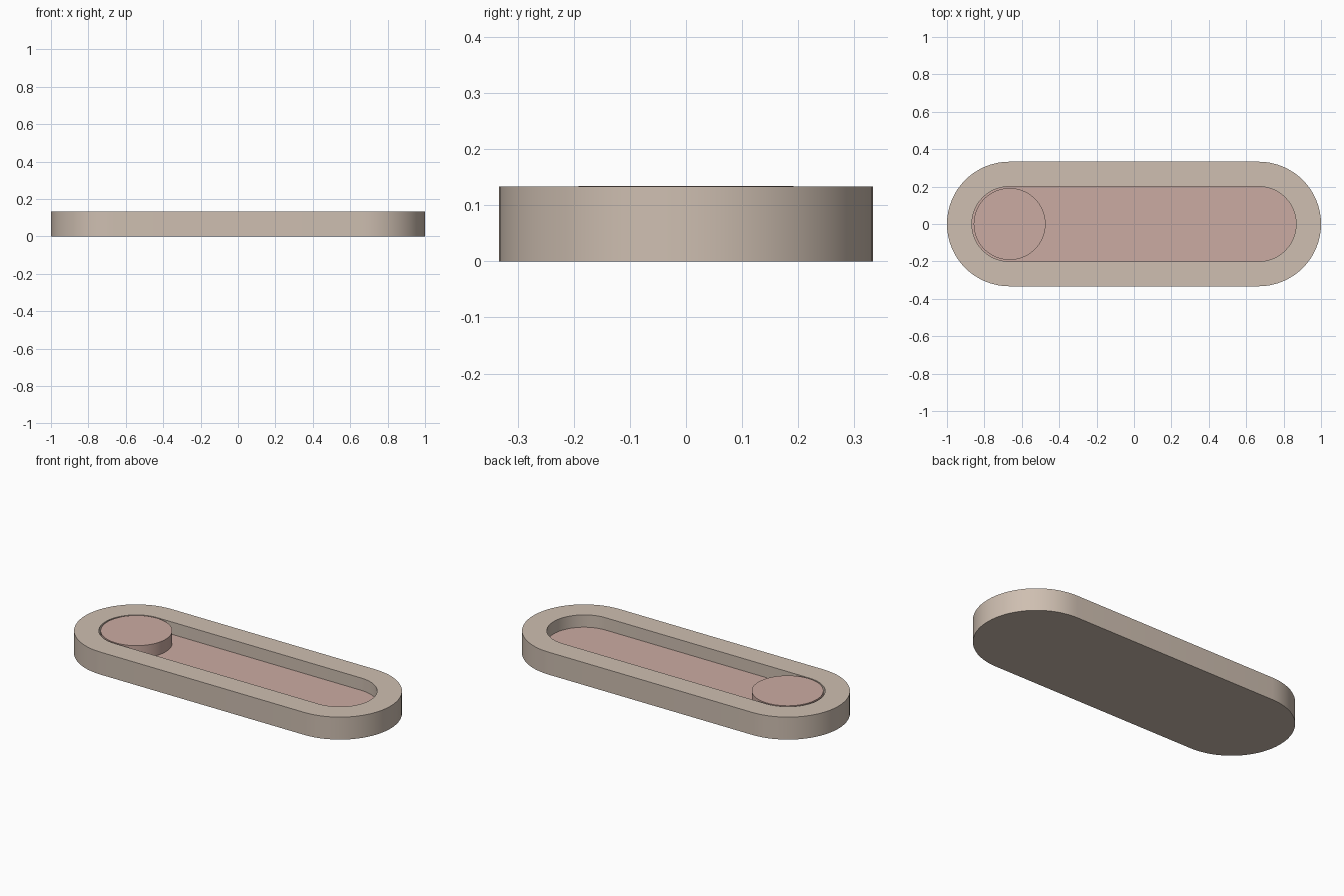
import bpy, bmesh, math

if "Cube" in bpy.data.objects:
    bpy.data.objects.remove(bpy.data.objects["Cube"])

H, FLOOR = 0.133, 0.06
CX = 0.667


def material(name, color):
    m = bpy.data.materials.new(name)
    m.diffuse_color = (*color, 1)
    m.use_nodes = True
    m.node_tree.nodes["Principled BSDF"].inputs["Base Color"].default_value = m.diffuse_color
    return m


def stadium(bm, radius, z, n=32):
    # loop of vertices around a round-ended slot outline
    verts = []
    for side in (1, -1):
        for i in range(n + 1):
            a = -math.pi / 2 + math.pi * i / n
            verts.append(bm.verts.new((side * (CX + radius * math.cos(a)),
                                       side * radius * math.sin(a), z)))
    return verts


def bridge(bm, a, b):
    for i in range(len(a)):
        j = (i + 1) % len(a)
        bm.faces.new((a[i], a[j], b[j], b[i]))


def finish(bm, name, mat):
    bmesh.ops.recalc_face_normals(bm, faces=bm.faces)
    me = bpy.data.meshes.new(name)
    bm.to_mesh(me)
    bm.free()
    ob = bpy.data.objects.new(name, me)
    bpy.context.collection.objects.link(ob)
    me.materials.append(mat)
    bpy.context.view_layer.objects.active = ob
    bpy.ops.object.select_all(action='DESELECT')
    ob.select_set(True)
    bpy.ops.object.shade_smooth_by_angle(angle=math.radians(30))
    return ob


tan = material("tan", (0.62, 0.52, 0.44))
pink = material("pink", (0.60, 0.41, 0.36))

# Switch housing with a recessed track; the track floor is pink
bm = bmesh.new()
loops = [stadium(bm, 0.333, 0), stadium(bm, 0.333, H),
         stadium(bm, 0.2, H), stadium(bm, 0.2, FLOOR)]
for a, b in zip(loops, loops[1:]):
    bridge(bm, a, b)
bm.faces.new(loops[0])
bm.faces.new(loops[-1]).material_index = 1
housing = finish(bm, "switch_housing", tan)
housing.data.materials.append(pink)

# Round sliding knob at the left end of the track
bm = bmesh.new()
bmesh.ops.create_cone(bm, cap_ends=True, segments=64, radius1=0.192,
                      radius2=0.192, depth=H + 0.001 - FLOOR)
bmesh.ops.translate(bm, verts=bm.verts, vec=(-0.665, 0, (H + 0.001 + FLOOR) / 2))
finish(bm, "sliding_knob", pink)
